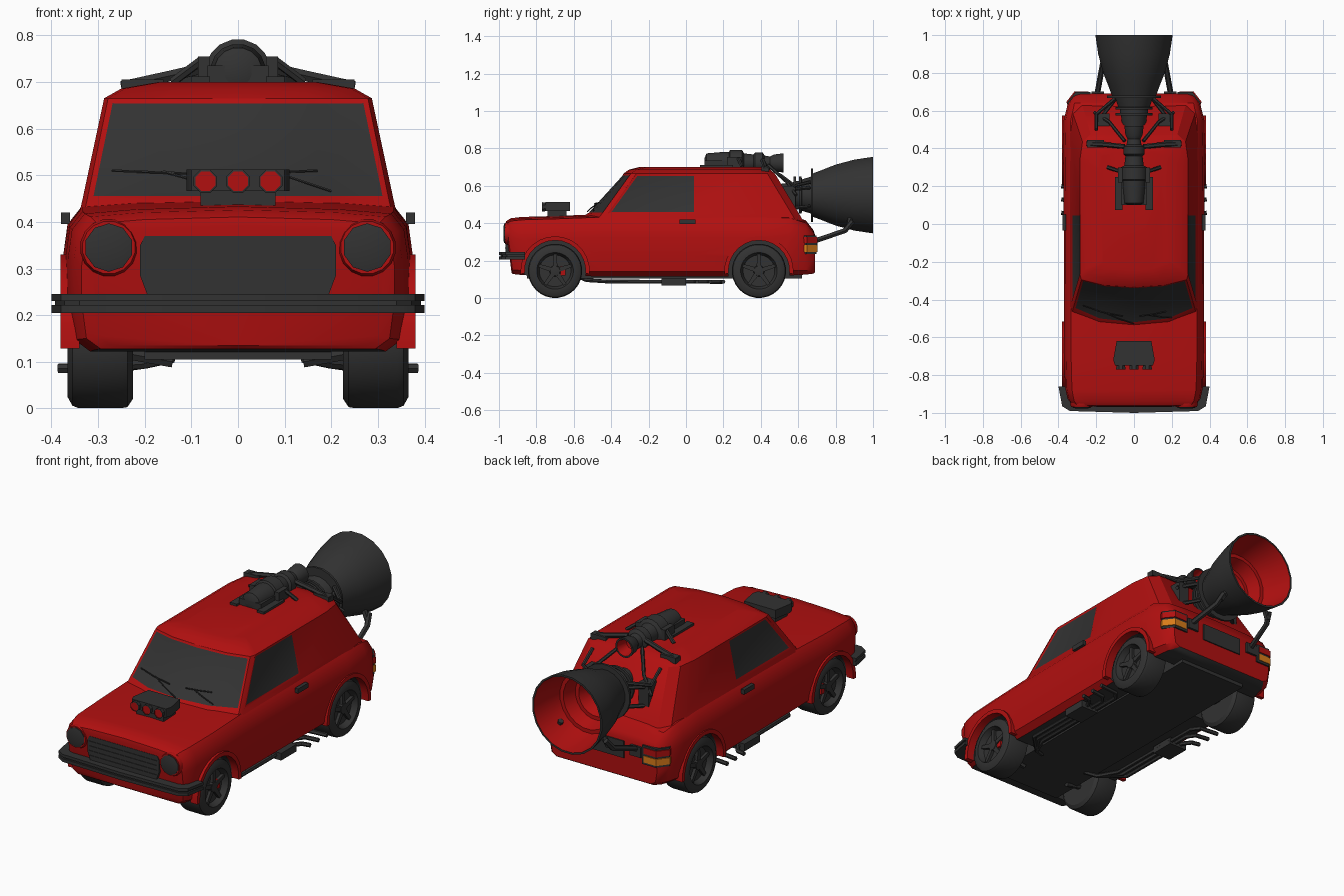
import bpy, bmesh
from math import sin, cos, pi, radians

if "Cube" in bpy.data.objects:
    bpy.data.objects.remove(bpy.data.objects["Cube"])


def material(name, rgb):
    m = bpy.data.materials.new(name)
    m.use_nodes = True
    m.diffuse_color = (*rgb, 1)
    m.node_tree.nodes["Principled BSDF"].inputs["Base Color"].default_value = (*rgb, 1)
    return m


RED = material("red_paint", (0.44, 0.005, 0.005))
DARK = material("dark_grey", (0.032, 0.032, 0.032))
ORANGE = material("orange_lens", (0.7, 0.2, 0.01))
parts = []


def skin(name, rings, mats, rule=None, finish=None):
    """Bridge closed rings of points and cap both ends."""
    bm = bmesh.new()
    loops = [[bm.verts.new(p) for p in ring] for ring in rings]
    n = len(loops[0])
    grid = {}
    for k in range(len(loops) - 1):
        for i in range(n):
            j = (i + 1) % n
            f = bm.faces.new((loops[k][i], loops[k][j], loops[k + 1][j], loops[k + 1][i]))
            f.material_index = rule(k) if rule else 0
            grid[k, i] = f
    bm.faces.new(loops[0])
    bm.faces.new(loops[-1]).material_index = rule(len(loops) - 2) if rule else 0
    bmesh.ops.recalc_face_normals(bm, faces=bm.faces)
    if finish:
        finish(bm, grid, n)
    mesh = bpy.data.meshes.new(name)
    bm.to_mesh(mesh)
    bm.free()
    for m in mats:
        mesh.materials.append(m)
    ob = bpy.data.objects.new(name, mesh)
    bpy.context.collection.objects.link(ob)
    parts.append(ob)
    return ob


def prism(name, pts, lo, hi, axis, mat):
    place = {"x": lambda p, a: (a, *p), "y": lambda p, a: (p[0], a, p[1]), "z": lambda p, a: (*p, a)}[axis]
    return skin(name, [[place(p, a) for p in pts] for a in (lo, hi)], [mat])


def box(name, x, y, z, mat):
    return prism(name, [(x[0], y[0]), (x[1], y[0]), (x[1], y[1]), (x[0], y[1])], *z, "z", mat)


def lathe(name, profile, centre, axis, mats, segs=20, rule=None):
    """Spin (distance along axis, radius) pairs; centre gives the other two coordinates."""
    def ring(a, r):
        pts = [(centre[0] + r * cos(t), centre[1] + r * sin(t)) for t in (2 * pi * (i + .5) / segs for i in range(segs))]
        return [(p, a, q) if axis == "y" else (a, p, q) for p, q in pts]
    return skin(name, [ring(a, r) for a, r in profile], mats, rule)


def tube(name, pts, r, mat):
    cu = bpy.data.curves.new(name, "CURVE")
    cu.dimensions = "3D"
    cu.bevel_depth, cu.bevel_resolution, cu.use_fill_caps = r, 1, True
    sp = cu.splines.new("POLY")
    sp.points.add(len(pts) - 1)
    for p, q in zip(sp.points, pts):
        p.co = (*q, 1)
    cu.materials.append(mat)
    ob = bpy.data.objects.new(name, cu)
    bpy.context.collection.objects.link(ob)
    bpy.ops.object.select_all(action="DESELECT")
    ob.select_set(True)
    bpy.context.view_layer.objects.active = ob
    bpy.ops.object.convert(target="MESH")
    parts.append(bpy.context.view_layer.objects.active)


def mirrored(half):
    return half + [(-p[0], *p[1:]) for p in reversed(half[1:-1])]


# Lower body: cross-sections from nose to tail (y, half width, bottom, top)
section = [(0, 0), (.88, 0), (.97, .08), (1, .35), (1, .65), (.975, .86), (.9, .97), (.6, 1), (0, 1.02)]
stations = [(-.932, .31, .135, .385), (-.925, .335, .128, .405), (-.90, .352, .125, .42), (-.84, .365, .12, .427),
            (-.70, .37, .12, .432), (-.45, .37, .115, .442), (0, .372, .115, .442), (.4, .375, .115, .44),
            (.55, .372, .12, .438), (.64, .35, .125, .41), (.68, .325, .13, .36), (.69, .312, .137, .335)]


def body_ring(y, hw, lo, hi):
    pts = [(hw * a, lo + (hi - lo) * f) for a, f in section]
    return mirrored([(x, y - (.13 * (z - .13) if y < -.8 else 0), z) for x, z in pts])


def dark_floor(bm, grid, n):
    for f in bm.faces:
        if f.normal.z < -.8:
            f.material_index = 1


body = skin("lower_body", [body_ring(*s) for s in stations], [RED, DARK], finish=dark_floor)
AXLES = {"front": -.70, "rear": .39}
SIDES = {"left": 1, "right": -1}

# Wheel arches cut out of the body, with dark linings
for end, y in AXLES.items():
    for side, s in SIDES.items():
        cutter = lathe("arch_cutter", [(s * .2, .165), (s * .5, .165)], (y, .145), "x", [RED, DARK], 32, lambda k: 1)
        for f in cutter.data.polygons:
            f.material_index = 1
        cutter.hide_render = True
        mod = body.modifiers.new("arch", "BOOLEAN")
        mod.operation, mod.object, mod.solver = "DIFFERENCE", cutter, "EXACT"
        bpy.context.view_layer.objects.active = body
        bpy.ops.object.modifier_apply(modifier=mod.name)
        parts.remove(cutter)
        bpy.data.objects.remove(cutter)

# Cabin: stacked plan outlines (height, front centre, pillar, half width, rear)
levels = [(.41, -.56, -.48, .342, .628), (.45, -.53, -.45, .333, .605), (.665, -.335, -.295, .287, .475),
          (.686, -.305, -.265, .25, .45), (.70, -.25, -.21, .17, .40)]


def cabin_ring(z, front, pillar, hw, rear):
    return mirrored([(0, front, z), (.55 * hw, front + .25 * (pillar - front), z), (.97 * hw, pillar, z),
                     (hw, pillar + .03, z), (hw, .055, z), (hw, rear - .14, z), (.95 * hw, rear - .04, z),
                     (.8 * hw, rear, z), (0, rear, z)])


def glaze(bm, grid, n):
    for cols in ((0, 1, n - 1, n - 2), (3,), (n - 4,)):
        panes = [grid[1, c] for c in cols]
        bmesh.ops.inset_region(bm, faces=panes, thickness=.011, depth=-.004, use_even_offset=True)
        for f in panes:
            f.material_index = 1


skin("cabin", [cabin_ring(*v) for v in levels], [RED, DARK], finish=glaze)

# Grille, headlights and bumper
prism("grille", [(-.2, .37), (.2, .37), (.21, .35), (.21, .285), (.195, .245), (-.195, .245), (-.21, .285), (-.21, .35)],
      -.965, -.92, "y", DARK)
for i in range(4):
    box("grille_bar", (-.2, .2), (-.968, -.95), (.265 + .025 * i, .27 + .025 * i), DARK)
for side, s in SIDES.items():
    lathe(side + "_headlight_pod", [(-.86, .055), (-.955, .062), (-.968, .057)], (s * .277, .345), "y", [RED], 16)
    lathe(side + "_headlight", [(-.95, .052), (-.972, .052), (-.976, .035)], (s * .277, .345), "y", [DARK], 10)
for name, grow, z in (("bumper_lower", 0, (.205, .222)), ("bumper_middle", -.008, (.222, .23)), ("bumper_upper", 0, (.23, .245))):
    g = grow
    prism(name, [(-.4 - g, -.86), (-.38 - g, -.965 - g), (-.34, -.99 - g), (0, -1 - g), (.34, -.99 - g), (.38 + g, -.965 - g),
                 (.4 + g, -.86), (.365, -.86), (.34, -.93), (-.34, -.93), (-.365, -.86)], *z, "z", DARK)

# Bonnet intake with three trumpets
box("intake_base", (-.08, .08), (-.74, -.64), (.42, .468), DARK)
prism("intake_scoop", [(-.1, -.75), (.1, -.75), (.11, -.72), (.092, -.62), (-.092, -.62), (-.11, -.72)], .466, .512, "z", DARK)
for x in (-.07, 0, .07):
    lathe("intake_trumpet", [(-.72, .022), (-.77, .027), (-.771, .023), (-.768, .023)], (x, .487), "y", [DARK, RED], 8,
          lambda k: int(k == 2))

# Wipers lying on the windscreen
def on_glass(x, z):
    return (x, -.539 + .92 * (z - .45) + .075 * (x / .325) ** 2, z)


for blade, arm in (((-.27, .51, -.06, .502), (-.16, .508, 0, .462)), ((.03, .505, .17, .51), (.08, .506, .2, .466))):
    for a, b, c, d in (blade, arm):
        tube("wiper", [on_glass(a, b), on_glass((a + c) / 2, (b + d) / 2), on_glass(c, d)], .003, DARK)

# Wheels, flares, handles, tail lights and side exhausts
TIRE = [(.225, .08), (.225, .125), (.237, .143), (.25, .145), (.342, .145), (.355, .14), (.366, .12), (.366, .098),
        (.355, .094), (.335, .085), (.335, .03), (.352, .026), (.354, .01)]
for side, s in SIDES.items():
    for end, y in AXLES.items():
        lathe(f"{end}_{side}_wheel", [(s * a, r) for a, r in TIRE], (y, .145), "x", [DARK], 28)
        for k in range(5):
            t = radians(90 + 72 * k)
            u, v = (cos(t), sin(t)), (-sin(t), cos(t))
            pts = [(y + u[0] * r + v[0] * w, .145 + u[1] * r + v[1] * w)
                   for r, w in ((.015, -.013), (.09, -.009), (.09, .009), (.015, .013))]
            prism("wheel_spoke", pts, s * .33, s * .35, "x", DARK)
        arc = [radians(-5 + 190 * i / 14) for i in range(15)]
        rim = [(y + .185 * cos(t), .145 + .185 * sin(t)) for t in arc] + \
              [(y + .163 * cos(t), .145 + .163 * sin(t)) for t in reversed(arc)]
        prism(f"{end}_{side}_flare", rim, s * .34, s * .381, "x", RED)
    box("brake_caliper", (s * .33, s * .345), (-.67, -.645), (.12, .17), RED)
    box(side + "_door_handle", (s * .36, s * .379), (-.035, .05), (.395, .42), DARK)
    lamp = [(.23, .698), (.311, .698), (.354, .643), (.345, .62), (.23, .62)]
    for name, g, z, mat in (("frame", 0, (.235, .335), DARK), ("lens", .004, (.293, .325), RED), ("indicator", .004, (.247, .282), ORANGE)):
        prism(f"{side}_tail_light_{name}", [(s * (x + (g if x > .3 else -g * -3)), y + (g if y > .63 else 0)) for x, y in lamp], *z, "z", mat)
    for i in range(3):
        x, y = .25 + .03 * i, .2 - .07 * i
        tube(side + "_exhaust", [(s * .14, -.56, .108), (s * .2, -.53, .095), (s * x, -.42, .088), (s * x, y - .05, .086),
                                 (s * (x + .03), y - .01, .086), (s * .385, y, .086)], .011, DARK)
    box(side + "_silencer", (s * .24, s * .345), (-.13, 0), (.066, .104), DARK)
    tube("suspension_arm", [(s * .14, -.7, .1), (s * .25, -.7, .12)], .014, DARK)
    box("rear_axle", (s * .1, s * .25), (.37, .41), (.125, .165), DARK)
box("underbody", (-.2, .2), (-.85, .62), (.105, .14), DARK)
box("rear_plate", (-.12, .12), (.68, .696), (.235, .325), DARK)

# Large rocket nozzle
NOZZLE = [(.5, .06), (.575, .07), (.575, .1), (.588, .1), (.588, .075), (.605, .075), (.605, .1), (.618, .1), (.62, .085),
          (.668, .1), (.668, .145), (.68, .145), (.68, .118), (.73, .137), (.8, .165), (.9, .192), (1, .207),
          (1, .197), (.9, .182), (.83, .162), (.83, .142), (.76, .12), (.76, .1), (.68, .07), (.68, .01)]
lathe("rocket_nozzle", NOZZLE, (0, .55), "y", [DARK, RED], 20, lambda k: int(k > 16))
for side, s in SIDES.items():
    tube("nozzle_strut", [(s * .2, .66, .295), (s * .165, .85, .36), (s * .15, .89, .41)], .015, DARK)
    tube("nozzle_strut_tip", [(s * .155, .87, .375), (s * .12, .88, .44)], .015, DARK)
    box("strut_mount", (s * .16, s * .225), (.68, .702), (.265, .32), DARK)
    box("nozzle_bracket", (s * .13, s * .19), (.52, .585), (.46, .6), DARK)
    for z in (.48, .58):
        tube("bracket_rod", [(s * .17, .57, z), (s * .1, .66, z + .01)], .01, DARK)
    tube("upper_rod", [(s * .2, .5, .66), (s * .2, .58, .6), (s * .1, .665, .62)], .01, DARK)

# Small roof turbine with its mounts
TURBINE = [(.1, .03), (.11, .052), (.2, .06), (.23, .06), (.235, .07), (.3, .07), (.31, .052), (.36, .046), (.37, .058),
           (.41, .058), (.42, .04), (.45, .035), (.47, .046), (.52, .052), (.52, .043), (.46, .028), (.455, .005)]
lathe("roof_turbine", TURBINE, (0, .722), "y", [DARK, RED], 16, lambda k: int(k > 13))
box("turbine_cradle", (-.065, .065), (.1, .27), (.69, .735), DARK)
for side, s in SIDES.items():
    box("cradle_rail", (s * .06, s * .1), (.075, .25), (.695, .712), DARK)
    box("cradle_block", (s * .06, s * .086), (.22, .3), (.7, .755), DARK)
    tube("mount_leg", [(s * .08, .28, .745), (s * .14, .3, .7)], .01, DARK)
    tube("mount_arm", [(s * .05, .41, .735), (s * .15, .42, .712), (s * .25, .425, .69)], .013, DARK)
    tube("rear_brace", [(s * .05, .44, .71), (s * .13, .54, .62), (s * .21, .59, .55)], .009, DARK)
    box("arm_foot", (s * .16, s * .25), (.405, .445), (.675, .705), DARK)

# Smooth shading with sharp edges kept
bpy.ops.object.select_all(action="DESELECT")
for ob in parts:
    ob.select_set(True)
bpy.context.view_layer.objects.active = body
bpy.ops.object.shade_smooth_by_angle(angle=radians(32))
